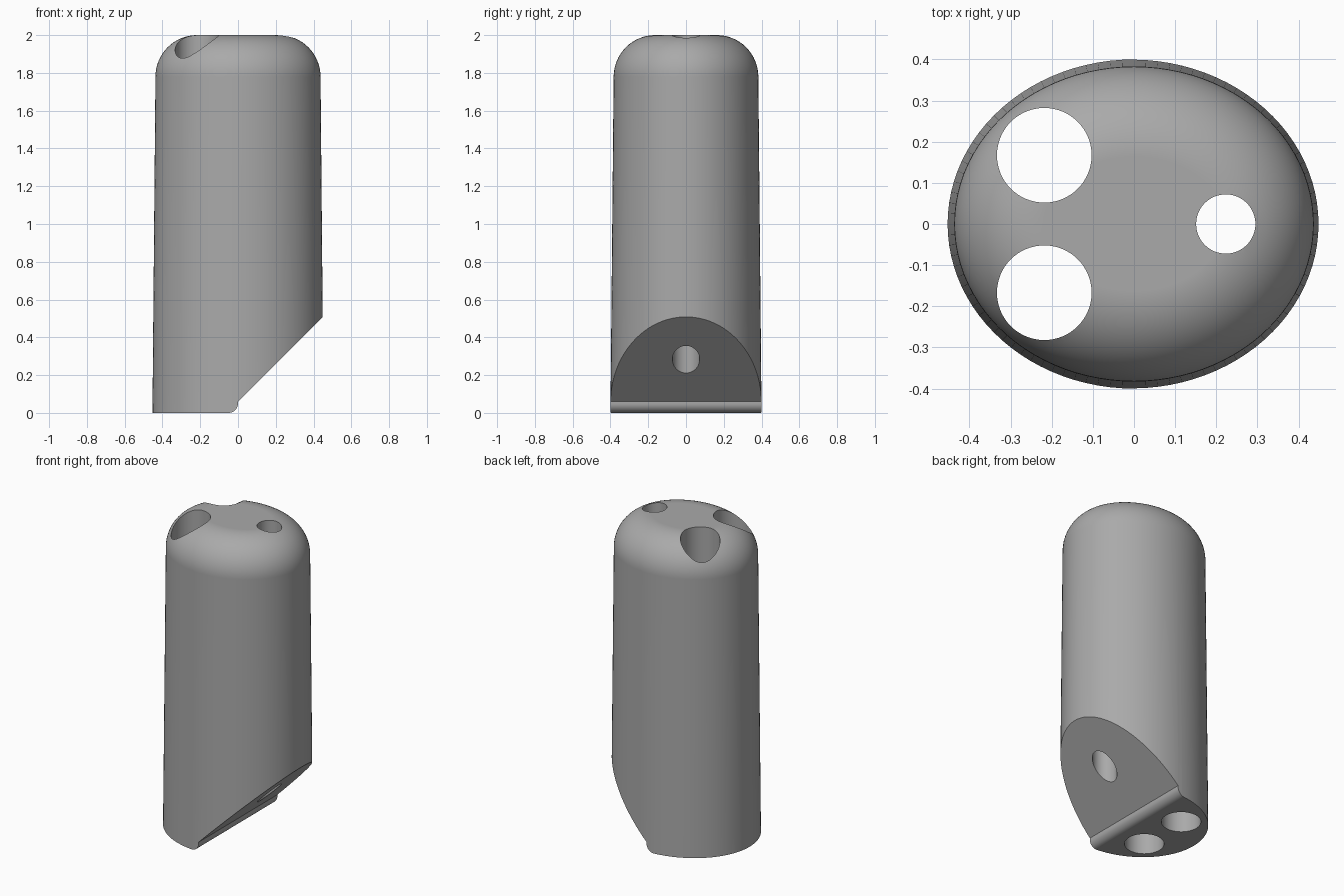
import bpy, bmesh, math

cube = bpy.data.objects.get("Cube")
if cube:
    bpy.data.objects.remove(cube, do_unlink=True)

SEGMENTS = 96
FILLET = 0.22

grey = bpy.data.materials.new("plain_grey")
grey.use_nodes = True
colour = (0.4, 0.4, 0.4, 1)
grey.diffuse_color = colour
grey.node_tree.nodes["Principled BSDF"].inputs["Base Color"].default_value = colour


def loft(name, loops):
    """Solid skinned through a list of equal-length point loops."""
    bm = bmesh.new()
    rings = [[bm.verts.new(p) for p in loop] for loop in loops]
    n = len(rings[0])
    for low, high in zip(rings, rings[1:]):
        for i in range(n):
            j = (i + 1) % n
            bm.faces.new((low[i], low[j], high[j], high[i]))
    bm.faces.new(rings[0])
    bm.faces.new(rings[-1])
    bmesh.ops.recalc_face_normals(bm, faces=bm.faces)
    mesh = bpy.data.meshes.new(name)
    bm.to_mesh(mesh)
    bm.free()
    mesh.materials.append(grey)
    obj = bpy.data.objects.new(name, mesh)
    bpy.context.collection.objects.link(obj)
    return obj


def ellipse(rx, ry, z, cx=0, cy=0, n=SEGMENTS):
    angles = [2 * math.pi * i / n for i in range(n)]
    return [(cx + rx * math.cos(a), cy + ry * math.sin(a), z) for a in angles]


# Tapered oval body with a rounded top edge
loops = [ellipse(0.453, 0.4, 0)]
for i in range(17):
    a = math.pi / 2 * i / 16
    inset = FILLET * (1 - math.cos(a))
    loops.append(ellipse(0.437 - inset, 0.383 - inset, 2 - FILLET + FILLET * math.sin(a)))
body = loft("body", loops)

# Wedge removed below the slope, with a rounded lip at the foot
lip = [(0.05 * math.sin(a) - 0.05, 0.05 - 0.05 * math.cos(a))
       for a in (math.pi / 2 * i / 10 for i in range(11))]
outline = [(-0.05, -0.2)] + lip + [(0, 0.06), (0.6, 0.66), (0.6, -0.2)]
cutters = [loft("slope_cutter", [[(x, y, z) for x, z in outline] for y in (-1, 1)])]

# Three vertical through holes
for name, x, y, r in (("back_hole_cutter", -0.218, 0.167, 0.115),
                      ("front_hole_cutter", -0.218, -0.167, 0.115),
                      ("small_hole_cutter", 0.223, 0, 0.072)):
    cutters.append(loft(name, [ellipse(r, r, z, x, y, 64) for z in (-0.5, 2.5)]))

for cutter in cutters:
    cut = body.modifiers.new(cutter.name, 'BOOLEAN')
    cut.operation = 'DIFFERENCE'
    cut.solver = 'EXACT'
    cut.object = cutter

# Bake the cuts and discard the cutters
bpy.context.view_layer.update()
result = bpy.data.meshes.new_from_object(
    body.evaluated_get(bpy.context.evaluated_depsgraph_get()))
body.modifiers.clear()
body.data = result
for cutter in cutters:
    bpy.data.objects.remove(cutter, do_unlink=True)

# Smooth curves with crisp cut edges
bpy.ops.object.select_all(action='DESELECT')
body.select_set(True)
bpy.context.view_layer.objects.active = body
bpy.ops.object.shade_smooth_by_angle(angle=math.radians(25))
weighted = body.modifiers.new("even_normals", 'WEIGHTED_NORMAL')
weighted.keep_sharp = True
